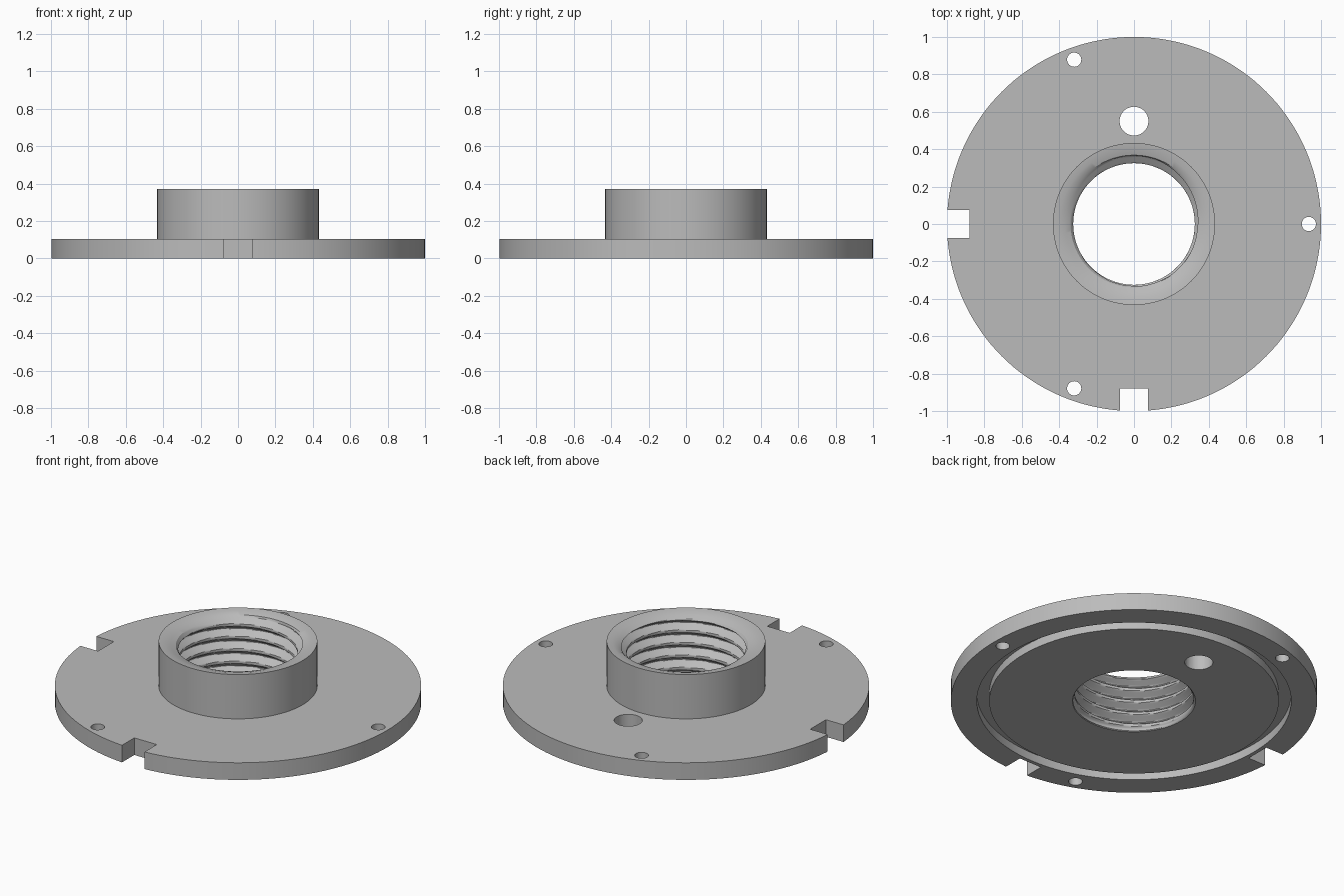
import bpy
import bmesh
from math import pi, sin, cos, radians
from mathutils import Matrix, Vector

cube = bpy.data.objects.get("Cube")
if cube:
    bpy.data.objects.remove(cube, do_unlink=True)

SEGMENTS = 144
ROWS = 84
BORE, DEPTH, PITCH = 0.325, 0.04, 0.075
BORE_TOP = 0.345

grey = bpy.data.materials.new("plain grey")
grey.use_nodes = True
colour = (0.5, 0.5, 0.5, 1)
grey.diffuse_color = colour
grey.node_tree.nodes["Principled BSDF"].inputs["Base Color"].default_value = colour


def bore_radius(z, angle):
    """Helical thread groove, opened out by a chamfer at each mouth."""
    turn = (z - BORE_TOP) / PITCH - (angle - pi / 2) / (2 * pi)
    distance = abs((turn + 0.5) % 1 - 0.5) * 2
    thread = BORE + DEPTH * min(1, max(0, 1.1 - 1.4 * distance))
    thread = BORE + (thread - BORE) * min(1, z / 0.03)
    chamfer = BORE + max(0, 0.011 - z, 0.7 * (z - BORE_TOP + 0.02))
    return max(thread, chamfer)


# Flange section: hub mouth, hub wall, plate, underside groove
outline = [(0.368, 0.356), (0.40, 0.366), (0.433, 0.37), (0.433, 0.103),
           (1, 0.103), (1, 0), (0.858, 0), (0.858, 0.05), (0.79, 0.05), (0.79, 0)]

# Turned flange with threaded bore
bm = bmesh.new()
rings = []
for s in range(SEGMENTS):
    a = 2 * pi * s / SEGMENTS
    heights = [BORE_TOP * j / ROWS for j in range(ROWS + 1)]
    section = [(bore_radius(z, a), z) for z in heights] + outline
    rings.append([bm.verts.new((r * cos(a), r * sin(a), z)) for r, z in section])
count = len(rings[0])
for s, ring in enumerate(rings):
    following = rings[(s + 1) % SEGMENTS]
    for j in range(count):
        k = (j + 1) % count
        bm.faces.new((ring[j], following[j], following[k], ring[k]))
bmesh.ops.recalc_face_normals(bm, faces=bm.faces)
mesh = bpy.data.meshes.new("threaded_flange")
bm.to_mesh(mesh)
bm.free()
flange = bpy.data.objects.new("threaded_flange", mesh)
mesh.materials.append(grey)
bpy.context.collection.objects.link(flange)

# Cutter for the bolt holes, the port and the two rim notches
bm = bmesh.new()


def add_hole(distance, degrees, radius):
    a = radians(degrees)
    place = Matrix.Translation((distance * cos(a), distance * sin(a), 0.05))
    bmesh.ops.create_cone(bm, cap_ends=True, segments=40, radius1=radius,
                          radius2=radius, depth=0.4, matrix=place)


def add_notch(degrees):
    turn = Matrix.Rotation(radians(degrees), 4, "Z")
    place = turn @ Matrix.Translation((0.98, 0, 0.05))
    size = Matrix.Diagonal(Vector((0.2, 0.15, 0.4, 1)))
    bmesh.ops.create_cube(bm, size=1, matrix=place @ size)


for degrees in (0, 110, -110):
    add_hole(0.935, degrees, 0.038)
add_hole(0.55, 90, 0.077)
for degrees in (180, 270):
    add_notch(degrees)
cut_mesh = bpy.data.meshes.new("hole_cutter")
bm.to_mesh(cut_mesh)
bm.free()
cut_mesh.materials.append(grey)
cutter = bpy.data.objects.new("hole_cutter", cut_mesh)
bpy.context.collection.objects.link(cutter)
cutter.hide_render = True

# Cut the openings, then smooth the round walls
cut = flange.modifiers.new("openings", "BOOLEAN")
cut.operation = "DIFFERENCE"
cut.solver = "EXACT"
cut.object = cutter
bpy.ops.object.select_all(action="DESELECT")
flange.select_set(True)
bpy.context.view_layer.objects.active = flange
bpy.ops.object.modifier_apply(modifier=cut.name)
bpy.data.objects.remove(cutter, do_unlink=True)
bpy.ops.object.shade_smooth_by_angle(angle=radians(30))
